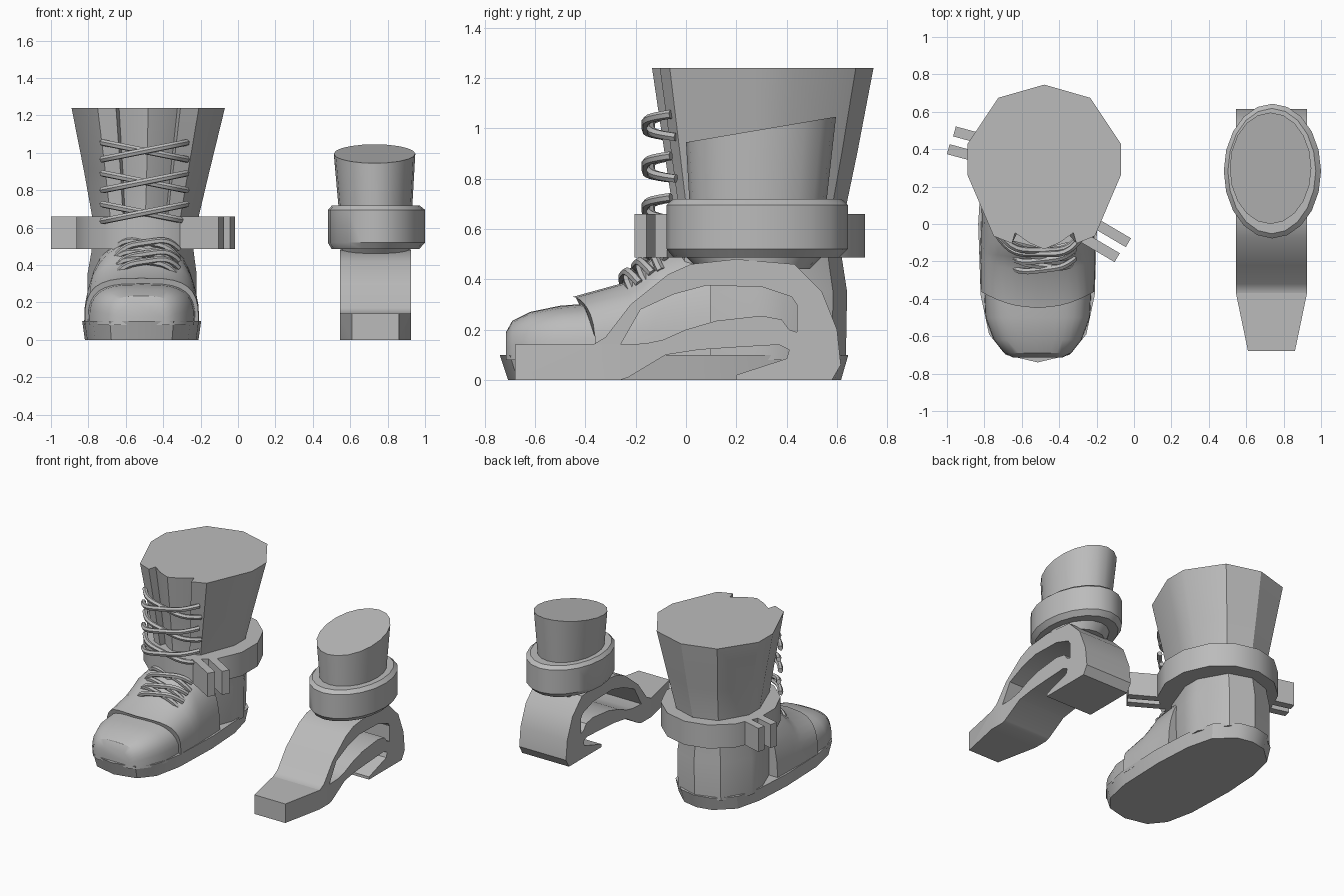
import bpy, bmesh, math
from mathutils import Vector, Matrix

cube = bpy.data.objects.get("Cube")
if cube:
    bpy.data.objects.remove(cube, do_unlink=True)

grey = bpy.data.materials.new("plain_grey")
grey.use_nodes = True
COLOR = (0.5, 0.5, 0.5, 1)
grey.diffuse_color = COLOR
for node in grey.node_tree.nodes:
    if node.type == 'BSDF_PRINCIPLED':
        node.inputs["Base Color"].default_value = COLOR

parts = []


def register(name, mesh):
    mesh.materials.clear()
    mesh.materials.append(grey)
    ob = bpy.data.objects.new(name, mesh)
    bpy.context.collection.objects.link(ob)
    parts.append(ob)
    return ob


def finish(name, bm):
    bmesh.ops.recalc_face_normals(bm, faces=bm.faces[:])
    mesh = bpy.data.meshes.new(name)
    bm.to_mesh(mesh)
    bm.free()
    return register(name, mesh)


def loft(name, sections):
    """Skin closed sections that share a point count, and cap both ends."""
    bm = bmesh.new()
    rings = [[bm.verts.new(p) for p in s] for s in sections]
    for a, b in zip(rings, rings[1:]):
        for i in range(len(a)):
            j = (i + 1) % len(a)
            bm.faces.new((a[i], a[j], b[j], b[i]))
    bm.faces.new(rings[0])
    bm.faces.new(rings[-1])
    return finish(name, bm)


def mirrored(half):
    """Close a half outline that runs from the centre line round to it again."""
    return half + [(-x, y) for x, y in reversed(half[1:-1])]


def oval(z, cx, cy, rx, ry, n=20, slope=0):
    turns = [2 * math.pi * i / n for i in range(n)]
    return [(cx + rx * math.sin(t), cy + ry * math.cos(t),
             z + slope * ry * math.cos(t)) for t in turns]


def arch(cx, y, w, h, e, sweep=0, base=0.08, n=16):
    """Upright arched section; the sides sweep backwards."""
    pts = []
    for i in range(n + 1):
        a = math.pi * i / n
        c, s = math.cos(a), max(math.sin(a), 0)
        u = math.copysign(abs(c) ** e, c)
        pts.append((cx + w * u, y + sweep * u * u, base + (h - base) * s ** e))
    return pts


# Boot sole
FOOT_X = -0.515
sole = mirrored([(0, -.74), (.17, -.7), (.26, -.59), (.305, -.38), (.318, 0),
                 (.3, .3), (.25, .5), (.12, .62), (0, .645)])
loft("boot_sole", [
    [(FOOT_X + x * k, y * k, z) for x, y in sole]
    for z, k in ((0, .955), (.1, 1))])

# Toe cap and the vamp that overlaps it
loft("boot_toe", [arch(FOOT_X, *s) for s in (
    (-.715, .13, .19, .6), (-.69, .18, .235, .6), (-.62, .235, .27, .6),
    (-.5, .28, .295, .62), (-.3, .29, .31, .62))])
loft("boot_vamp", [arch(FOOT_X, *s) for s in (
    (-.45, .305, .33, .6, .09), (-.25, .308, .385, .66, .05),
    (-.18, .308, .44, .75, .03), (-.1, .306, .52, .85), (.1, .3, .56, .85))])

# Heel and flared shaft, with a notch on each side of the tongue
shaft = mirrored([(0, 1), (.6, .84), (1, .28), (1, -.1), (.66, -.84),
                  (.42, -.93), (.38, -.8), (.2, -.92), (0, -1)])
levels = []
for z, cx, hw, front, back in (
        (.08, -.515, .29, -.05, .635), (.35, -.513, .292, -.06, .64),
        (.48, -.51, .272, -.06, .62), (.66, -.495, .285, -.05, .63),
        (.9, -.488, .335, -.085, .68), (1.24, -.48, .41, -.135, .745)):
    mid, half = (front + back) / 2, (back - front) / 2
    levels.append([(cx + hw * u, mid + half * v, z) for u, v in shaft])
loft("boot_shaft", levels)

# Ankle clamp on the boot, with paired tabs
CLAMP_LOW, CLAMP_HIGH = .487, .66
loft("boot_clamp", [oval(z, -.485, .29, .387, .422, 14)
                    for z in (CLAMP_LOW, CLAMP_HIGH)])


def tab(name, tip, direction, length, thick=.055):
    d = Vector(direction).normalized()
    centre = Vector(tip) - d * length / 2
    bm = bmesh.new()
    bmesh.ops.create_cube(bm, size=1)
    bmesh.ops.scale(bm, verts=bm.verts,
                    vec=(length, thick, CLAMP_HIGH - CLAMP_LOW))
    bmesh.ops.transform(
        bm, verts=bm.verts,
        matrix=Matrix.Translation((*centre, (CLAMP_LOW + CLAMP_HIGH) / 2))
        @ Matrix.Rotation(math.atan2(d.y, d.x), 4, 'Z'))
    finish(name, bm)


tab("right_tab_back", (-.96, .495), (-.96, .26), .2)
tab("right_tab_front", (-.993, .4), (-.96, .26), .2)
tab("left_tab_back", (-.03, -.1), (.85, -.5), .24)
tab("left_tab_front", (-.09, -.18), (.85, -.5), .24)


# Crossed laces
def lace(name, centre, reach, rise, lean, sink, side, radius=.018):
    cx, cy, cz = centre
    curve = bpy.data.curves.new(name, 'CURVE')
    curve.dimensions = '3D'
    curve.bevel_depth = radius
    curve.bevel_resolution = 1
    curve.resolution_u = 3
    curve.use_fill_caps = True
    spline = curve.splines.new('NURBS')
    path = [-1, -.95, -.6, 0, .6, .95, 1]
    spline.points.add(len(path) - 1)
    for point, t in zip(spline.points, path):
        end = max(0, abs(t) - .6) / .4
        point.co = (cx + side * reach * t,
                    cy + lean * t + sink[0] * end ** 2 - .01 * side,
                    cz + rise * t + sink[1] * end ** 2, 1)
    spline.use_endpoint_u = True
    spline.order_u = 3
    helper = bpy.data.objects.new(name, curve)
    bpy.context.collection.objects.link(helper)
    graph = bpy.context.evaluated_depsgraph_get()
    mesh = bpy.data.meshes.new_from_object(helper.evaluated_get(graph))
    bpy.data.objects.remove(helper, do_unlink=True)
    register(name, mesh)


for side in (-1, 1):
    for z in (.68, .845, 1.01):
        lace("shaft_lace", (-.5, -.15, z), .225, .045, 0, (.1, 0), side)
    for y, z in ((-.235, .42), (-.185, .46), (-.13, .52)):
        lace("vamp_lace", (-.49, y, z), .17, .025, .02, (.04, -.06), side)

# Blade foot: side profile with a long slot
BLADE_X, BLADE_W = .735, .19
outline = [(-.68, 0), (-.68, .14), (-.37, .14), (-.32, .17), (-.22, .3),
           (-.07, .42), (.02, .46), (.2, .48), (.43, .46), (.54, .35),
           (.6, .2), (.615, .06), (.58, 0), (.2, 0), (.2, .02), (.4, .085),
           (.41, .12), (.37, .14), (.2, .13), (.05, .12), (-.08, .1),
           (-.23, .01), (-.26, 0)]
slot = [(-.26, .14), (-.18, .28), (-.05, .34), (.08, .375), (.3, .37),
        (.42, .33), (.44, .3), (.44, .19), (.41, .2), (.38, .24), (.3, .255),
        (.12, .235), (0, .2), (-.09, .16), (-.16, .145)]
bm = bmesh.new()
for loop in (outline, slot):
    vs = [bm.verts.new((BLADE_X - BLADE_W, y, z)) for y, z in loop]
    for i, v in enumerate(vs):
        bm.edges.new((vs[i - 1], v))
bmesh.ops.triangle_fill(bm, use_beauty=True, edges=bm.edges[:],
                        normal=(1, 0, 0))
grown = bmesh.ops.extrude_face_region(bm, geom=bm.faces[:])["geom"]
bmesh.ops.translate(bm, vec=(2 * BLADE_W, 0, 0),
                    verts=[g for g in grown if isinstance(g, bmesh.types.BMVert)])
# Narrow the toe in front of the instep
bmesh.ops.bisect_plane(bm, geom=bm.verts[:] + bm.edges[:] + bm.faces[:],
                       plane_co=(0, -.37, 0), plane_no=(0, 1, 0))
for v in bm.verts:
    if v.co.y < -.5:
        v.co.x = BLADE_X + (v.co.x - BLADE_X) * .66
finish("blade_foot", bm)

# Neck, band and slanted socket above the blade
loft("blade_neck", [oval(.44, .735, .27, .18, .22),
                    oval(.5, .735, .27, .19, .28)])
loft("socket_band", [oval(.487, .735, .28, .235, .33),
                     oval(.52, .74, .283, .26, .36),
                     oval(.695, .74, .283, .26, .36),
                     oval(.718, .737, .283, .235, .335)])
loft("socket", [oval(.68, .735, .285, .195, .27),
                oval(.995, .73, .298, .218, .298, slope=.17)])

# Smooth the gentle curves and keep the edges sharp
bpy.context.view_layer.update()
for ob in bpy.context.selected_objects:
    ob.select_set(False)
for ob in parts:
    ob.select_set(True)
bpy.context.view_layer.objects.active = parts[0]
bpy.ops.object.shade_smooth_by_angle(angle=math.radians(32))
